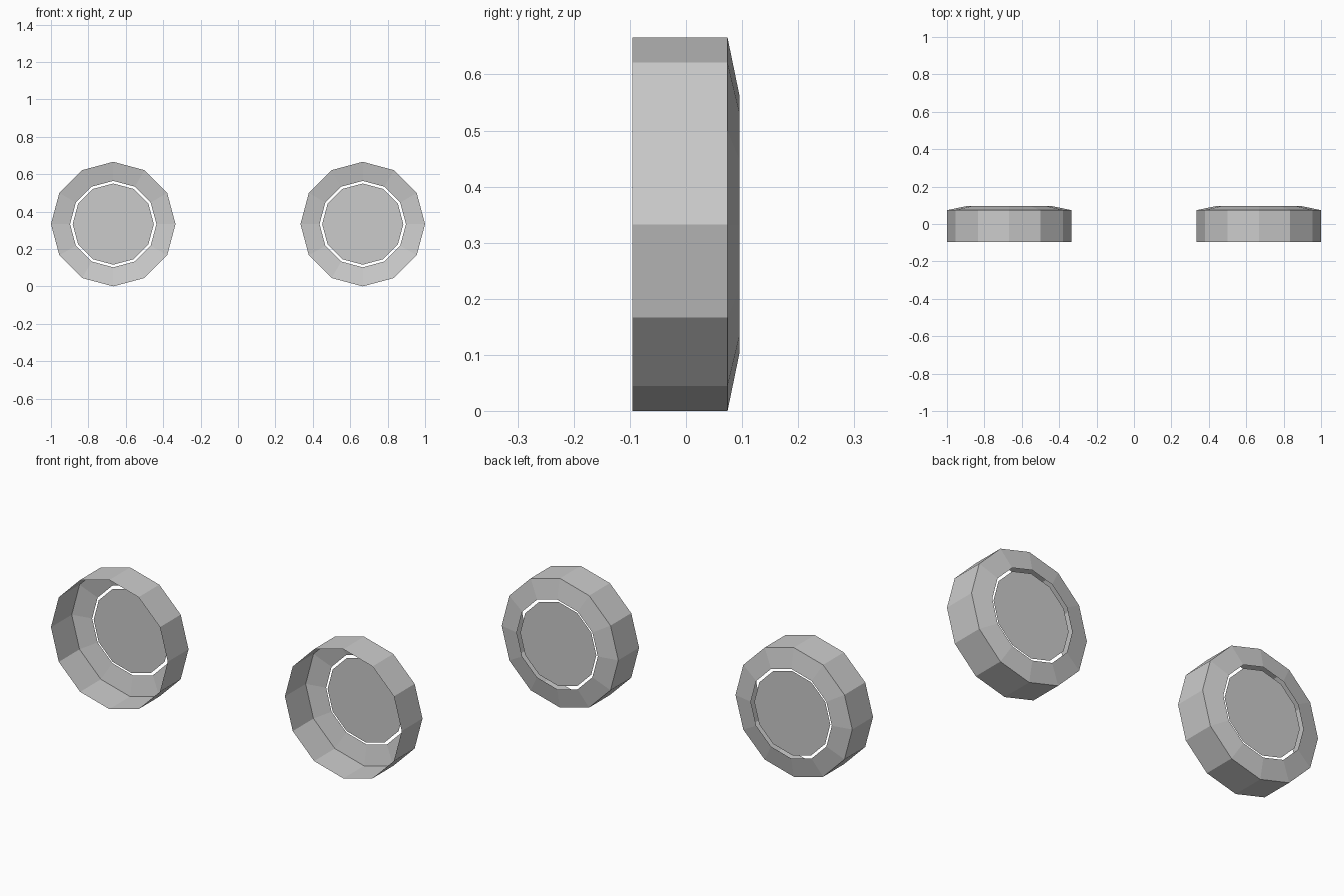
import bpy
import bmesh
from math import cos, sin, tau

cube = bpy.data.objects.get("Cube")
if cube:
    bpy.data.objects.remove(cube)

SIDES = 12
RADIUS = 0.333
HOLE = 0.231

grey = bpy.data.materials.new("light_grey")
grey.use_nodes = True
colour = (0.6, 0.6, 0.6, 1)
grey.diffuse_color = colour
grey.node_tree.nodes["Principled BSDF"].inputs["Base Color"].default_value = colour


def add_ring(bm, radius, y):
    """One ring of vertices around the wheel axle."""
    angles = [tau * i / SIDES for i in range(SIDES)]
    return [bm.verts.new((radius * cos(a), y, radius * sin(a))) for a in angles]


def make_part(name, x, profile, capped=False):
    """Turn a (radius, y) profile into an open shell or a flat disc."""
    bm = bmesh.new()
    rings = [add_ring(bm, r, y) for r, y in profile]
    for a, b in zip(rings, rings[1:]):
        for i in range(SIDES):
            j = (i + 1) % SIDES
            bm.faces.new((a[i], b[i], b[j], a[j]))
    if capped:
        bm.faces.new(reversed(rings[-1]))
    bm.normal_update()
    mesh = bpy.data.meshes.new(name)
    bm.to_mesh(mesh)
    bm.free()
    mesh.materials.append(grey)
    obj = bpy.data.objects.new(name, mesh)
    obj.location = (x, 0, RADIUS)
    bpy.context.collection.objects.link(obj)


for side, x in (("left", 0.667), ("right", -0.667)):
    # Tread with a sloped back rim, open at the front
    make_part(side + "_wheel_rim", x,
              [(RADIUS, -0.095), (RADIUS, 0.074), (HOLE, 0.095)])
    # Flat hub disc floating just inside the rim opening
    make_part(side + "_hub_disc", x, [(0.217, 0.087)], capped=True)
